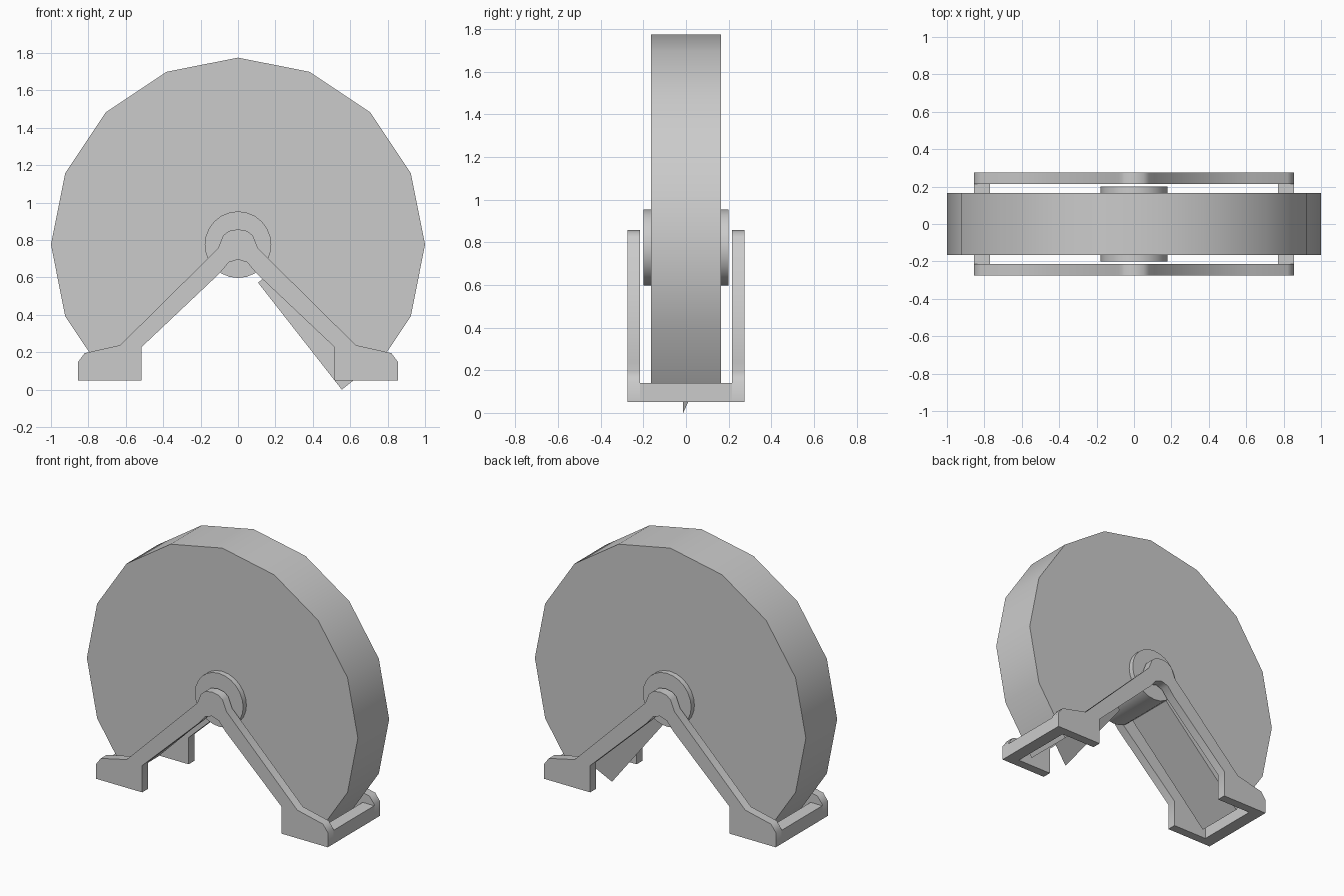
import bpy, bmesh, math

cube = bpy.data.objects.get("Cube")
if cube:
    bpy.data.objects.remove(cube, do_unlink=True)

grey = bpy.data.materials.new("plain_grey")
grey.use_nodes = True
colour = (0.6, 0.6, 0.6, 1)
grey.diffuse_color = colour
grey.node_tree.nodes["Principled BSDF"].inputs["Base Color"].default_value = colour

AXLE_Z = 0.775


def finish(name, bm, smooth=50):
    bmesh.ops.recalc_face_normals(bm, faces=bm.faces)
    mesh = bpy.data.meshes.new(name)
    bm.to_mesh(mesh)
    bm.free()
    mesh.materials.append(grey)
    obj = bpy.data.objects.new(name, mesh)
    bpy.context.collection.objects.link(obj)
    bpy.ops.object.select_all(action='DESELECT')
    obj.select_set(True)
    bpy.context.view_layer.objects.active = obj
    bpy.ops.object.shade_smooth_by_angle(angle=math.radians(smooth))
    return obj


def prism(name, outline, y0, y1):
    """Extrude an x-z outline along y."""
    bm = bmesh.new()
    face = bm.faces.new([bm.verts.new((x, y0, z)) for x, z in outline])
    top = bmesh.ops.extrude_face_region(bm, geom=[face])["geom"]
    verts = [v for v in top if isinstance(v, bmesh.types.BMVert)]
    bmesh.ops.translate(bm, verts=verts, vec=(0, y1 - y0, 0))
    return finish(name, bm)


def arc(radius, sides, first, last):
    step = math.tau / sides
    return [(radius * math.cos(i * step), AXLE_Z + radius * math.sin(i * step))
            for i in range(first, last + 1)]


# Drum with a quarter wedge missing at the bottom
prism("drum", [(0, AXLE_Z)] + arc(1.0, 16, -2, 10), -0.165, 0.165)

# Axle hub
prism("hub", arc(0.178, 24, 0, 23), -0.2, 0.2)

# Front and back A-frames: half outline mirrored across x
outer = [(0.05, 0.848), (0.08, 0.823), (0.107, 0.755), (0.63, 0.238),
         (0.82, 0.195), (0.855, 0.148), (0.855, 0.05), (0.515, 0.05),
         (0.515, 0.228), (0.096, 0.624), (0.05, 0.68)]
mirrored = [(-x, z) for x, z in reversed(outer)]
frame = [(0, 0.857)] + outer + [(0, 0.696)] + mirrored
for name, side in (("front_frame", -1), ("back_frame", 1)):
    prism(name, frame, side * 0.215, side * 0.275)

# Crossbars joining the feet
for name, side in (("left_crossbar", 1), ("right_crossbar", -1)):
    bar = [(side * x, z) for x, z in
           ((0.77, 0.05), (0.855, 0.05), (0.855, 0.14), (0.77, 0.14))]
    prism(name, bar, -0.22, 0.22)

# Thin slanted flap hanging from the cut face
bm = bmesh.new()
flap = [(0.107, -0.013, 0.572), (0.555, -0.013, 0.0),
        (0.675, 0.03, 0.095), (0.227, 0.03, 0.667)]
bm.faces.new([bm.verts.new(p) for p in flap])
finish("flap", bm)
